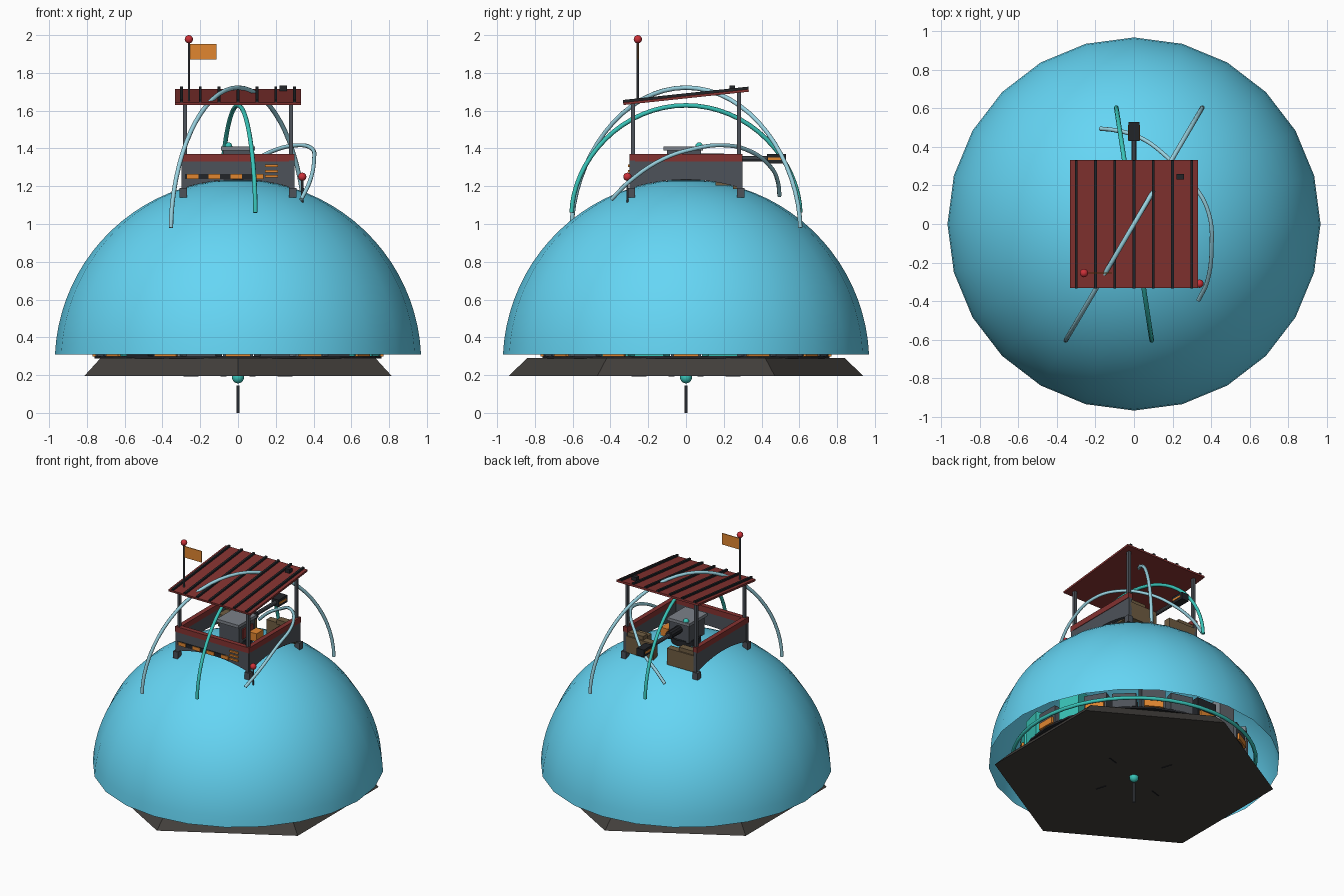
import bpy, bmesh, math, random
from mathutils import Vector, Matrix

if "Cube" in bpy.data.objects:
    bpy.data.objects.remove(bpy.data.objects["Cube"])

random.seed(4)
CZ, R = 0.265, 0.97          # dome centre height and radius


def mat(name, r, g, b):
    m = bpy.data.materials.new(name)
    m.diffuse_color = (r, g, b, 1)
    m.use_nodes = True
    m.node_tree.nodes["Principled BSDF"].inputs["Base Color"].default_value = m.diffuse_color
    return m


BLUE = mat("shield_blue", .13, .67, .91)
PALE = mat("pale_blue", .32, .65, .75)
TEAL = mat("teal", .04, .55, .48)
RED = mat("roof_red", .23, .032, .03)
BRIGHT = mat("signal_red", .6, .03, .04)
ORANGE = mat("orange", .75, .24, .03)
STEEL = mat("steel", .075, .085, .1)
GREY = mat("light_grey", .2, .22, .25)
DARK = mat("dark", .016, .018, .022)
ROCK = mat("rock", .055, .05, .045)
WOOD = mat("wood", .16, .11, .055)


def finish(name, bm, m, smooth=False):
    bmesh.ops.recalc_face_normals(bm, faces=bm.faces)
    me = bpy.data.meshes.new(name)
    bm.to_mesh(me)
    bm.free()
    ob = bpy.data.objects.new(name, me)
    bpy.context.collection.objects.link(ob)
    me.materials.append(m)
    if smooth:
        for p in me.polygons:
            p.use_smooth = True
    return ob


def box(name, c, s, m, rot=None):
    bm = bmesh.new()
    bmesh.ops.create_cube(bm, size=1)
    M = Matrix.Translation(c) @ (rot or Matrix()) @ Matrix.Diagonal((*s, 1))
    bmesh.ops.transform(bm, matrix=M, verts=bm.verts)
    return finish(name, bm, m)


def rod(name, a, b, r1, m, r2=None, seg=10, turn=0):
    a, b = Vector(a), Vector(b)
    bm = bmesh.new()
    bmesh.ops.create_cone(bm, cap_ends=True, segments=seg, radius1=r1,
                          radius2=r1 if r2 is None else r2, depth=(b - a).length)
    q = Vector((0, 0, 1)).rotation_difference(b - a).to_matrix().to_4x4()
    M = Matrix.Translation((a + b) / 2) @ q @ Matrix.Rotation(turn, 4, 'Z')
    bmesh.ops.transform(bm, matrix=M, verts=bm.verts)
    return finish(name, bm, m)


def ball(name, c, r, m):
    bm = bmesh.new()
    bmesh.ops.create_uvsphere(bm, u_segments=12, v_segments=8, radius=r)
    bmesh.ops.translate(bm, vec=c, verts=bm.verts)
    return finish(name, bm, m, True)


def tube(name, pts, r, m, smooth_path=False, cyclic=False):
    cu = bpy.data.curves.new(name, 'CURVE')
    cu.dimensions, cu.bevel_depth, cu.bevel_resolution = '3D', r, 2
    cu.use_fill_caps = True
    if smooth_path:
        sp = cu.splines.new('BEZIER')
        sp.bezier_points.add(len(pts) - 1)
        for b, p in zip(sp.bezier_points, pts):
            b.co = p
            b.handle_left_type = b.handle_right_type = 'AUTO'
        sp.resolution_u = 5
    else:
        sp = cu.splines.new('POLY')
        sp.points.add(len(pts) - 1)
        for b, p in zip(sp.points, pts):
            b.co = (*p, 1)
    sp.use_cyclic_u = cyclic
    cu.materials.append(m)
    ob = bpy.data.objects.new(name, cu)
    bpy.context.collection.objects.link(ob)


# Open-bottomed shield dome
bm = bmesh.new()
end = math.acos((0.31 - CZ) / R)
prof = [bm.verts.new((0, R * math.sin(end * i / 20), CZ + R * math.cos(end * i / 20))) for i in range(21)]
edges = [bm.edges.new(p) for p in zip(prof, prof[1:])]
bmesh.ops.spin(bm, geom=prof + edges, cent=(0, 0, 0), axis=(0, 0, 1), angle=2 * math.pi, steps=24)
bmesh.ops.remove_doubles(bm, verts=bm.verts, dist=1e-4)
finish("shield_dome", bm, BLUE, True)

# Hexagonal base with its deck
rod("hex_base", (0, 0, .195), (0, 0, .29), .94, ROCK, .84, seg=6)
rod("deck", (0, 0, .288), (0, 0, .302), .76, DARK, seg=24)
for i in range(4):
    t = Matrix.Rotation(i * math.pi / 2 + .3, 4, 'Z')
    box("base_slot", t @ Vector((.26, 0, .195)), (.08, .008, .006), DARK, t)

# Structures around the deck, under the dome
for i in range(24):
    t = Matrix.Rotation(i * math.pi / 12, 4, 'Z')
    h = random.uniform(.1, .22)
    box("deck_block", t @ Vector((.69, 0, .3 + h / 2)), (.13, .16, h), random.choice([STEEL, DARK, GREY, TEAL, STEEL]), t)
    if i % 2 == 0:
        box("deck_marker", t @ Vector((.755, 0, .322)), (.03, .13, .045), ORANGE, t)
tube("deck_ring", [(.81 * math.cos(i * math.pi / 24), .81 * math.sin(i * math.pi / 24), .335) for i in range(48)],
     .013, TEAL, cyclic=True)

# Hanging probe below the base
rod("probe_stem", (0, 0, 0), (0, 0, .145), .009, STEEL)
ball("probe_ball", (0, 0, .188), .032, TEAL)


# Cabin walls whose lower edge follows the dome
def wall(name, side, m, lo, hi, thick, half=.3, a=-.3, b=.3):
    bm = bmesh.new()
    n = 12
    low, top = [], []
    for i in range(n + 1):
        x = a + (b - a) * i / n
        z = lo if lo else CZ + math.sqrt(R * R - x * x)
        low.append(bm.verts.new((x, -half, z)))
        top.append(bm.verts.new((x, -half, hi)))
    for i in range(n):
        bm.faces.new((low[i], low[i + 1], top[i + 1], top[i]))
    ext = bmesh.ops.extrude_face_region(bm, geom=bm.faces[:])
    bmesh.ops.translate(bm, vec=(0, thick, 0), verts=[v for v in ext['geom'] if isinstance(v, bmesh.types.BMVert)])
    bmesh.ops.rotate(bm, cent=(0, 0, 0), matrix=Matrix.Rotation(side, 3, 'Z'), verts=bm.verts)
    finish(name, bm, m)


for nm, ang in (("front", 0), ("right", math.pi / 2), ("left", -math.pi / 2)):
    wall(nm + "_wall", ang, STEEL, None, 1.335, .025, .296)
    wall(nm + "_trim", ang, RED, 1.33, 1.37, .034)

# Low wooden barricade at the back, open in the middle
for s in (-1, 1):
    box("barricade", (s * .17, .275, 1.245), (.23, .05, .12), WOOD)
    box("barricade_step", (s * .21, .265, 1.315), (.13, .05, .035), WOOD)
    box("crate", (s * .22, .2, 1.25), (.1, .09, .09), WOOD)

# Front hazard strip and vents
box("hazard_strip", (-.085, -.298, 1.252), (.39, .008, .028), DARK)
for i in range(4):
    box("hazard_mark", (-.24 + i * .115, -.302, 1.252), (.06, .008, .026), ORANGE)
for z in (1.252, 1.28, 1.308):
    box("vent", (.178, -.3, z), (.07, .012, .013), ORANGE)

# Roof: sloped sheet with ribs, on four posts
slope = Matrix.Rotation(math.atan2(.07, .66), 4, 'X')
top = Vector((0, 0, 1.672))
box("roof", top, (.665, .668, .014), RED, slope)
for x in (-.3, -.2, -.1, 0, .1, .2, .3):
    box("roof_rib", top + slope @ Vector((x, 0, .013)), (.015, .668, .014), DARK, slope)
box("roof_box", (.24, .245, 1.715), (.038, .03, .035), DARK)
for sx in (-1, 1):
    for sy in (-1, 1):
        zt = 1.667 + sy * .28 * .106
        box("post", (sx * .28, sy * .28, (1.14 + zt) / 2), (.02, .02, zt - 1.14), STEEL)
        box("post_foot", (sx * .29, sy * .29, 1.165), (.04, .04, .05), STEEL)

# Gun turret pointing backwards
rod("turret_base", (0, 0, 1.22), (0, 0, 1.27), .1, DARK, seg=12)
box("turret_body", (0, -.01, 1.325), (.16, .18, .13), STEEL)
box("turret_lid", (0, -.015, 1.4), (.18, .21, .022), GREY)
box("turret_side_plate", (.084, -.01, 1.325), (.012, .12, .07), RED)
box("ammo_box", (.12, .04, 1.29), (.06, .08, .06), ORANGE)
ball("turret_lamp", (-.05, .07, 1.412), .02, TEAL)
rod("barrel_sleeve", (0, .07, 1.345), (0, .2, 1.345), .028, DARK)
rod("barrel", (0, .08, 1.345), (0, .45, 1.345), .014, STEEL)
box("muzzle", (0, .48, 1.345), (.058, .1, .052), DARK)
for s in (-1, 1):
    box("muzzle_mark", (s * .029, .475, 1.345), (.006, .08, .014), ORANGE)


# Energy arcs over the cabin
def arc(name, ex, ey, z0, z1, m):
    pts = []
    for i in range(33):
        t = math.pi * (i / 32 - .5)
        pts.append((ex * math.sin(t), ey * math.sin(t), z0 + (z1 - z0) * math.cos(t) ** 1.1))
    tube(name, pts, .012, m)


arc("long_arc", .355, .605, .98, 1.722, PALE)
arc("teal_arc", -.092, .605, 1.06, 1.628, TEAL)
tube("side_arc", [(.335, -.395, 1.13), (.38, -.3, 1.225), (.403, -.12, 1.345), (.39, .05, 1.4),
                  (.32, .19, 1.417), (.18, .34, 1.385), (.03, .45, 1.3), (-.1, .487, 1.22), (-.175, .495, 1.15)],
     .011, PALE, True)

# Flag mast and corner lamp
rod("mast", (-.26, -.255, 1.64), (-.26, -.255, 1.97), .006, STEEL)
ball("mast_ball", (-.26, -.255, 1.978), .022, BRIGHT)
box("flag", (-.184, -.255, 1.912), (.14, .006, .082), ORANGE)
rod("lamp_stem", (.34, -.31, 1.1), (.34, -.31, 1.24), .006, STEEL)
ball("corner_lamp", (.34, -.31, 1.25), .022, BRIGHT)
